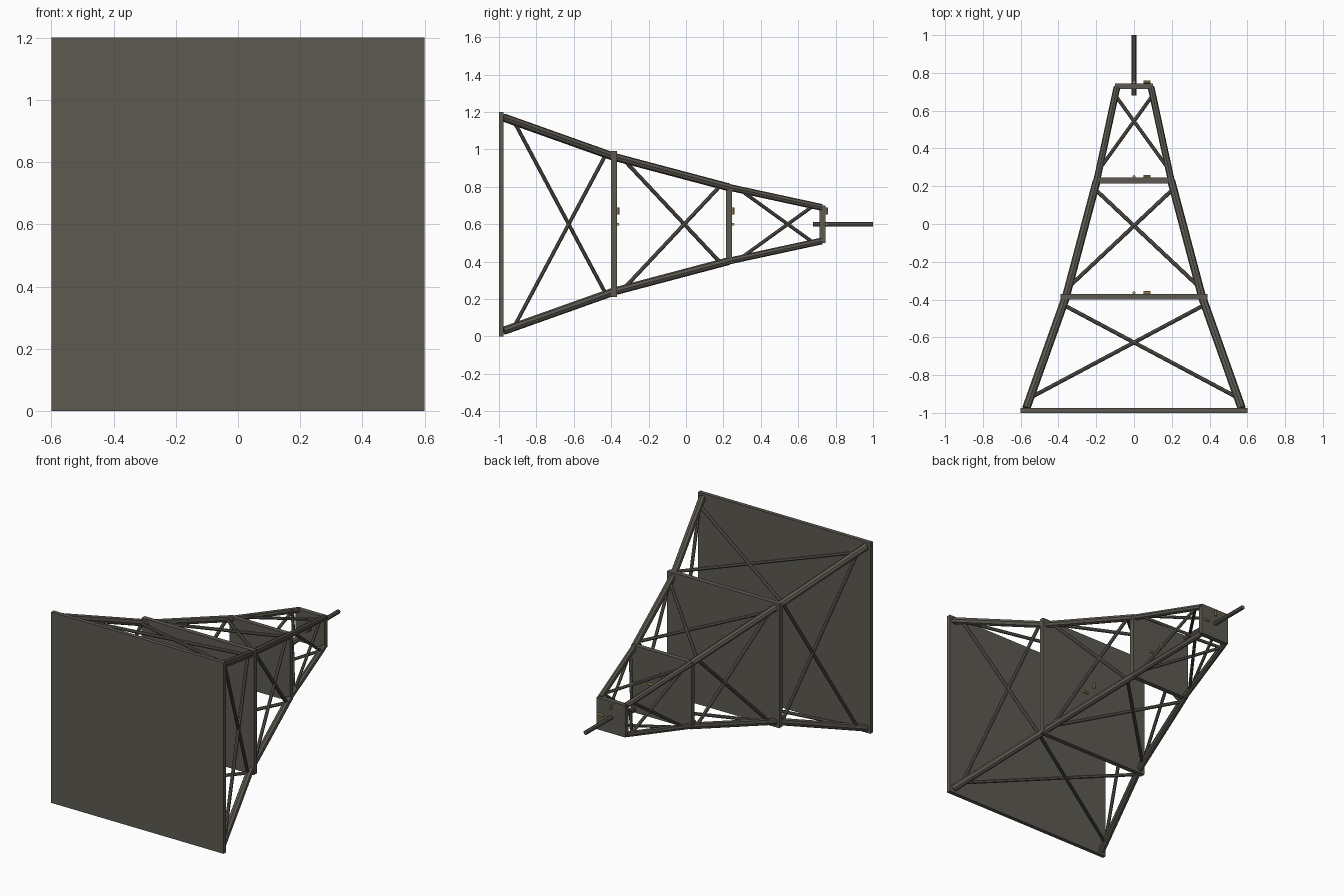
import bpy
from mathutils import Vector

if "Cube" in bpy.data.objects:
    bpy.data.objects.remove(bpy.data.objects["Cube"])

CZ = 0.6  # height of the tower axis (the tower lies along y)


def material(name, rgb):
    m = bpy.data.materials.new(name)
    m.diffuse_color = (*rgb, 1)
    m.use_nodes = True
    m.node_tree.nodes["Principled BSDF"].inputs["Base Color"].default_value = m.diffuse_color
    return m


iron = material("dark_iron", (0.11, 0.10, 0.083))
amber = material("amber", (0.50, 0.32, 0.13))


def box(name, center, size, mat=iron):
    bpy.ops.mesh.primitive_cube_add(size=1, location=center)
    o = bpy.context.object
    o.name = name
    o.scale = size
    bpy.ops.object.transform_apply(location=False, rotation=False, scale=True)
    o.data.materials.append(mat)
    return o


def rod(name, a, b, r, mat=iron, sides=8):
    a, b = Vector(a), Vector(b)
    d = b - a
    bpy.ops.mesh.primitive_cylinder_add(vertices=sides, radius=r, depth=d.length,
                                        location=(a + b) / 2,
                                        rotation=d.to_track_quat('Z', 'Y').to_euler())
    o = bpy.context.object
    o.name = name
    o.data.materials.append(mat)
    return o


# Base plate and the three platforms
box("base_plate", (0, -0.9875, CZ), (1.2, 0.025, 1.2))
platforms = [(-0.385, 0.39), (0.23, 0.21), (0.73, 0.10)]
for i, (y, h) in enumerate(platforms):
    box(f"platform_{i + 1}", (0, y, CZ), (2 * h, 0.03, 2 * h))

# Corner legs in three straight stages: start y, start offset, end y, end offset, radius
stages = [(-0.975, 0.57, -0.385, 0.36, 0.022),
          (-0.385, 0.36, 0.23, 0.197, 0.021),
          (0.23, 0.197, 0.725, 0.09, 0.018)]
for i, (y0, h0, y1, h1, r) in enumerate(stages):
    for sx in (-1, 1):
        for sz in (-1, 1):
            rod(f"leg_stage_{i + 1}", (sx * h0, y0, CZ + sz * h0),
                (sx * h1, y1, CZ + sz * h1), r)

# Crossed braces on all four sides of every stage
braces = [(-0.92, 0.55, -0.43, 0.37, 0.0105),
          (-0.335, 0.347, 0.185, 0.207, 0.0105),
          (0.285, 0.187, 0.68, 0.098, 0.0095)]
for i, (y0, h0, y1, h1, r) in enumerate(braces):
    for face in (-1, 1):
        for s in (-1, 1):
            rod(f"side_brace_{i + 1}", (face * h0, y0, CZ + s * h0),
                (face * h1, y1, CZ - s * h1), r)
            rod(f"top_bottom_brace_{i + 1}", (s * h0, y0, CZ + face * h0),
                (-s * h1, y1, CZ + face * h1), r)

# Spire
rod("spire", (0, 0.68, CZ), (0, 1.0, CZ), 0.013)

# Two small amber pegs on each platform
for i, (y, h) in enumerate(platforms):
    yp = y + 0.021
    rod(f"peg_x_{i + 1}", (0.05, yp, CZ), (0.088, yp, CZ), 0.008, amber)
    rod(f"peg_z_{i + 1}", (0, yp, CZ + 0.052), (0, yp, CZ + 0.088), 0.008, amber)
